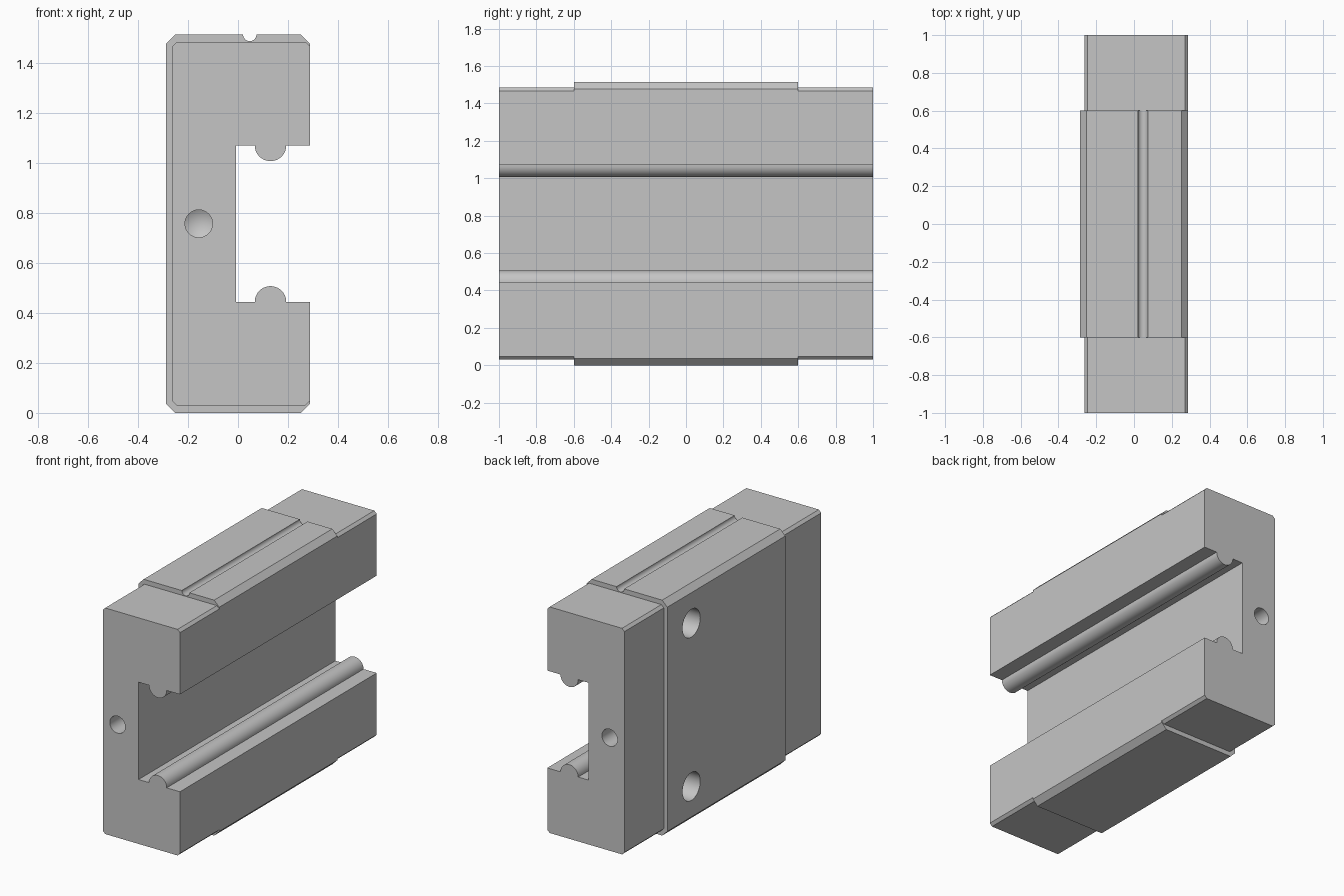
import bpy, bmesh, math
from mathutils import Vector, Matrix

old = bpy.data.objects.get("Cube")
if old:
    bpy.data.objects.remove(old, do_unlink=True)

# Single machined-metal material
steel = bpy.data.materials.new("plain_grey_steel")
steel.use_nodes = True
GREY = (0.56, 0.56, 0.56, 1)
steel.diffuse_color = GREY
steel.node_tree.nodes["Principled BSDF"].inputs["Base Color"].default_value = GREY

MID_Z = 0.757      # mirror height of the section
RIGHT = 0.287      # open side, flush along the whole length
SLOT_X = -0.007
SLOT_HALF = 0.313
RIDGE_X, RIDGE_R = 0.13, 0.063
BLOCK_END, TOTAL_END = 0.6, 1.0


def add_object(name, bm):
    mesh = bpy.data.meshes.new(name)
    bmesh.ops.recalc_face_normals(bm, faces=bm.faces)
    bm.to_mesh(mesh)
    bm.free()
    mesh.materials.append(steel)
    obj = bpy.data.objects.new(name, mesh)
    bpy.context.collection.objects.link(obj)
    return obj


def arc(cx, cz, r, start, end, steps=20):
    angles = [start + (end - start) * i / steps for i in range(steps + 1)]
    return [(cx + r * math.cos(a), cz + r * math.sin(a)) for a in angles]


def c_section(left, half, chamfer, groove=False):
    """C-shaped section with chamfered corners and a rounded rail in each slot wall."""
    top, bottom = MID_Z + half, MID_Z - half
    roof, floor = MID_Z + SLOT_HALF, MID_Z - SLOT_HALF
    pts = [(left, bottom + chamfer), (left, top - chamfer), (left + chamfer, top)]
    if groove:
        pts += arc(0.047, top, 0.027, math.pi, 2 * math.pi, 14)
    pts += [(RIGHT - chamfer, top), (RIGHT, top - chamfer), (RIGHT, roof)]
    pts += arc(RIDGE_X, roof, RIDGE_R, 0, -math.pi)
    pts += [(SLOT_X, roof), (SLOT_X, floor)]
    pts += arc(RIDGE_X, floor, RIDGE_R, math.pi, 0)
    pts += [(RIGHT, floor), (RIGHT, bottom + chamfer),
            (RIGHT - chamfer, bottom), (left + chamfer, bottom)]
    return pts


def extrude_section(name, pts, y0, y1):
    bm = bmesh.new()
    face = bm.faces.new([bm.verts.new((x, y0, z)) for x, z in pts])
    grown = bmesh.ops.extrude_face_region(bm, geom=[face], use_keep_orig=True)
    moved = [v for v in grown["geom"] if isinstance(v, bmesh.types.BMVert)]
    bmesh.ops.translate(bm, verts=moved, vec=(0, y1 - y0, 0))
    return add_object(name, bm)


def drill(target, mouth, direction, radius, depth):
    """Cut a blind hole with a conical bottom."""
    overlap = 0.05
    bm = bmesh.new()
    bmesh.ops.create_cone(bm, cap_ends=True, segments=40, radius1=radius,
                          radius2=radius, depth=depth + overlap)
    bmesh.ops.translate(bm, verts=bm.verts, vec=(0, 0, (depth - overlap) / 2))
    bm.normal_update()
    tip = max(bm.faces, key=lambda f: f.calc_center_median().z)
    bmesh.ops.poke(bm, faces=[tip], offset=radius * 0.58)
    turn = Vector(direction).to_track_quat('Z', 'Y').to_matrix().to_4x4()
    bm.transform(Matrix.Translation(mouth) @ turn)
    cutter = add_object("drill_cutter", bm)
    cutter.hide_render = True

    mod = target.modifiers.new("hole", 'BOOLEAN')
    mod.operation = 'DIFFERENCE'
    mod.solver = 'EXACT'
    mod.object = cutter
    bpy.context.view_layer.objects.active = target
    bpy.ops.object.modifier_apply(modifier=mod.name)
    bpy.data.objects.remove(cutter, do_unlink=True)


# Central carriage block with oil groove and four mounting holes
BLOCK_LEFT = -0.287
block = extrude_section("carriage_block", c_section(BLOCK_LEFT, MID_Z, 0.036, True),
                        -BLOCK_END, BLOCK_END)
for sy in (-1, 1):
    for sz in (-1, 1):
        drill(block, (BLOCK_LEFT, sy * 0.355, MID_Z + sz * 0.525), (1, 0, 0), 0.09, 0.25)

# Slimmer end caps, each with a drilled port
parts = [block]
for name, side in (("front_end_cap", -1), ("back_end_cap", 1)):
    y0, y1 = sorted((side * BLOCK_END, side * TOTAL_END))
    cap = extrude_section(name, c_section(-0.262, 0.727, 0.017), y0, y1)
    drill(cap, (-0.157, side * TOTAL_END, MID_Z), (0, -side, 0), 0.055, 0.2)
    parts.append(cap)

# Smooth the round surfaces, keep machined edges crisp
bpy.ops.object.select_all(action='DESELECT')
for part in parts:
    part.select_set(True)
bpy.context.view_layer.objects.active = block
bpy.ops.object.shade_smooth_by_angle(angle=math.radians(25))
